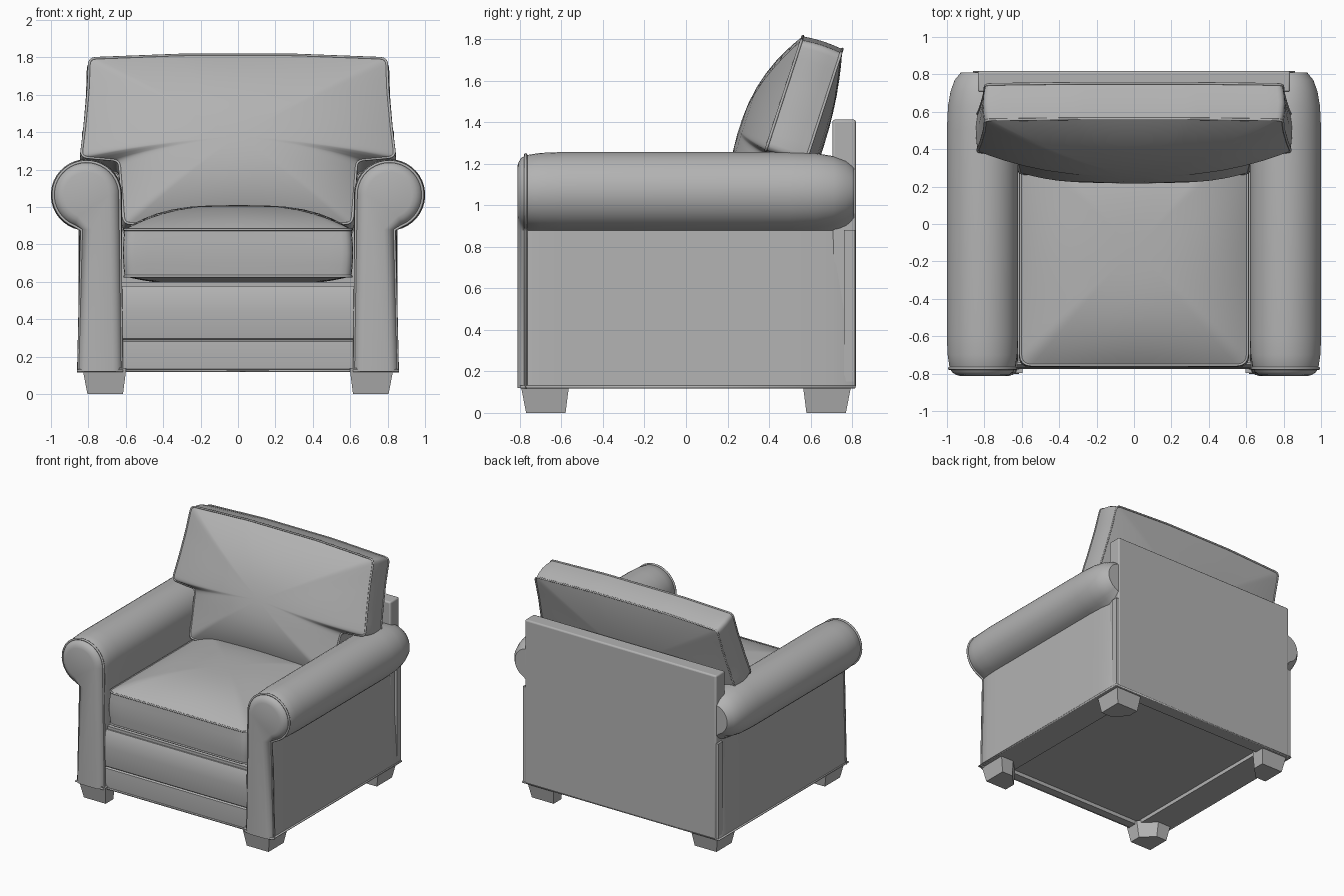
import bpy, bmesh, math
from mathutils import Vector

cube = bpy.data.objects.get("Cube")
if cube:
    bpy.data.objects.remove(cube, do_unlink=True)

fabric = bpy.data.materials.new("grey_fabric")
fabric.use_nodes = True
GREY = (0.45, 0.45, 0.45, 1)
fabric.diffuse_color = GREY
fabric.node_tree.nodes["Principled BSDF"].inputs["Base Color"].default_value = GREY
fabric.node_tree.nodes["Principled BSDF"].inputs["Roughness"].default_value = 0.8


def add(name, data, mirror=""):
    data.materials.append(fabric)
    ob = bpy.data.objects.new(name, data)
    bpy.context.scene.collection.objects.link(ob)
    if mirror:
        mod = ob.modifiers.new("mirror", 'MIRROR')
        mod.use_axis = ["x" in mirror, "y" in mirror, False]
    return ob


def loft(name, rings, mirror="", bevel=0):
    """Skin a stack of closed rings and cap both ends."""
    bm = bmesh.new()
    rows = [[bm.verts.new(p) for p in ring] for ring in rings]
    n = len(rows[0])
    for a, b in zip(rows, rows[1:]):
        for i in range(n):
            j = (i + 1) % n
            bm.faces.new((a[i], a[j], b[j], b[i]))
    bm.faces.new(rows[0])
    bm.faces.new(rows[-1])
    bmesh.ops.recalc_face_normals(bm, faces=bm.faces)
    mesh = bpy.data.meshes.new(name)
    bm.to_mesh(mesh)
    bm.free()
    ob = add(name, mesh, mirror)
    if bevel:
        mod = ob.modifiers.new("bevel", 'BEVEL')
        mod.width, mod.segments = bevel, 3
    return ob


def box(name, x0, x1, y0, y1, z0, z1, bevel=0):
    return loft(name, [[(x0, y0, z), (x1, y0, z), (x1, y1, z), (x0, y1, z)]
                       for z in (z0, z1)], bevel=bevel)


def piping(name, points, cyclic=True, mirror="", radius=0.008):
    curve = bpy.data.curves.new(name, 'CURVE')
    curve.dimensions = '3D'
    curve.bevel_depth = radius
    curve.bevel_resolution = 2
    spline = curve.splines.new('POLY')
    spline.points.add(len(points) - 1)
    for sp, p in zip(spline.points, points):
        sp.co = (*p, 1)
    spline.use_cyclic_u = cyclic
    return add(name, curve, mirror)


def rounded(half, radius, step=0.07):
    """Mirror a right-hand outline, round its corners, divide long sides."""
    pts = [Vector(p) for p in half] + [Vector((-x, y)) for x, y in reversed(half)]
    path = []
    for i, p in enumerate(pts):
        a, b = pts[i - 1] - p, pts[(i + 1) % len(pts)] - p
        r = min(radius, a.length * 0.45, b.length * 0.45)
        a, b = p + a.normalized() * r, p + b.normalized() * r
        for k in range(5):
            t = k / 4
            path.append(a * (1 - t) ** 2 + p * 2 * t * (1 - t) + b * t * t)
    out = []
    for p, q in zip(path, path[1:] + path[:1]):
        n = max(1, math.ceil((q - p).length / step))
        out += [p.lerp(q, k / n) for k in range(n)]
    return out


def cushion(name, outline, centre, size, band, front, back, power, place):
    """Stuffed cushion: a band between two seams, each face domed."""
    c = Vector(centre)

    def ring(s, w):
        pts = []
        for p in outline:
            d = p - c
            k = 1 / math.hypot(d.x / size[0], d.y / size[1])
            pts.append(place(*(c + d * s * (s + (1 - s) * k)), w))
        return pts

    steps = [0.08, 0.25, 0.42, 0.58, 0.72, 0.83, 0.91, 0.96, 1]
    rings = [ring(s, -band / 2 - back * (1 - s ** power)) for s in steps]
    rings += [ring(1.008, -band / 4), ring(1.012, 0), ring(1.008, band / 4)]
    rings += [ring(s, band / 2 + front * (1 - s ** power)) for s in reversed(steps)]
    loft(name, rings)
    for side, w in (("front", band / 2), ("back", -band / 2)):
        piping(f"{name}_{side}_piping", ring(1, w), radius=0.007)


# Rolled arms: one profile lofted from the front panel to the tapered back
ROLL = Vector((0.81, 1.065))
profile = [Vector((0.62, 0.12))]
for i in range(29):
    a = math.radians(180 - i * 258 / 28)
    profile.append(ROLL + 0.191 * Vector((math.cos(a), math.sin(a))))
profile.append(Vector((0.855, 0.12)))


def arm_ring(y, inset, roll_inset):
    pts = []
    for i, p in enumerate(profile):
        t = (profile[(i + 1) % len(profile)] - profile[i - 1]).normalized()
        upper = p.y > 0.86
        d = inset + (roll_inset if upper else 0)
        q = p - Vector((-t.y, t.x)) * d
        pts.append((q.x, y, q.y if upper else p.y))
    return pts


stations = [(-0.812, 0.05, 0.02), (-0.806, 0.028, 0.02), (-0.793, 0.01, 0.018),
            (-0.77, 0, 0.015), (-0.7, 0, 0.004), (-0.6, 0, 0), (0.5, 0, 0),
            (0.63, 0, 0.006), (0.71, 0, 0.02), (0.77, 0, 0.042), (0.81, 0, 0.075)]
loft("arms", [arm_ring(*s) for s in stations], "x")
piping("arm_front_piping", arm_ring(-0.772, 0, 0.013), mirror="x")

# Base, front rail with two padded panels, and back panel
box("base_body", -0.63, 0.63, -0.74, 0.75, 0.15, 0.6)
rail = [(-0.70, 0.12), (-0.765, 0.12), (-0.771, 0.2), (-0.767, 0.28), (-0.755, 0.288),
        (-0.766, 0.297), (-0.775, 0.36), (-0.776, 0.45), (-0.77, 0.53), (-0.75, 0.578),
        (-0.70, 0.58)]
loft("front_rail", [[(x, y, z) for y, z in rail] for x in (-0.63, 0.63)])
box("back_panel", -0.835, 0.835, 0.705, 0.818, 0.12, 1.412, bevel=0.012)
box("back_lower_panel", -0.853, 0.853, 0.76, 0.814, 0.12, 0.88)
piping("bottom_piping", [(0.855, -0.795, 0.125), (0.855, 0.812, 0.125),
                         (-0.855, 0.812, 0.125), (-0.855, -0.795, 0.125),
                         (-0.62, -0.795, 0.125), (-0.62, -0.77, 0.125),
                         (0.62, -0.77, 0.125), (0.62, -0.795, 0.125)])

# Tapered feet with a cut inner corner
def foot_ring(z, a, b):
    m = (a + b) / 2
    return [(x, y - 0.035, z) for x, y in
            ((b, b), (b, a), (m, a), (a, m), (a, b))]


loft("feet", [foot_ring(0, 0.615, 0.805), foot_ring(0.14, 0.597, 0.832)], "xy")

# Seat cushion
seat = rounded([(0.607, -0.755), (0.607, 0.5)], 0.06)
cushion("seat_cushion", seat, (0, -0.13), (0.607, 0.625), 0.25, 0.13, 0.05, 3.2,
        lambda u, v, w: (u, v, 0.755 + w))

# Leaning back cushion, wider above the arms
LEAN = math.radians(18)
sn, cs = math.sin(LEAN), math.cos(LEAN)
shape = rounded([(0.3, 0.008), (0.795, -0.012), (0.802, -0.2), (0.82, -0.4), (0.84, -0.565),
                 (0.635, -0.585), (0.61, -0.94)], 0.035)
cushion("back_cushion", shape, (0, -0.5), (0.82, 0.47), 0.2, 0.155, 0.06, 2.4,
        lambda u, v, w: (u, 0.655 + v * sn - w * cs, 1.775 + v * cs + w * sn))

# Soft shading with crisp seams
bpy.ops.object.select_all(action='DESELECT')
for ob in bpy.context.scene.objects:
    if ob.type == 'MESH':
        ob.select_set(True)
        bpy.context.view_layer.objects.active = ob
bpy.ops.object.shade_smooth_by_angle(angle=math.radians(40))
